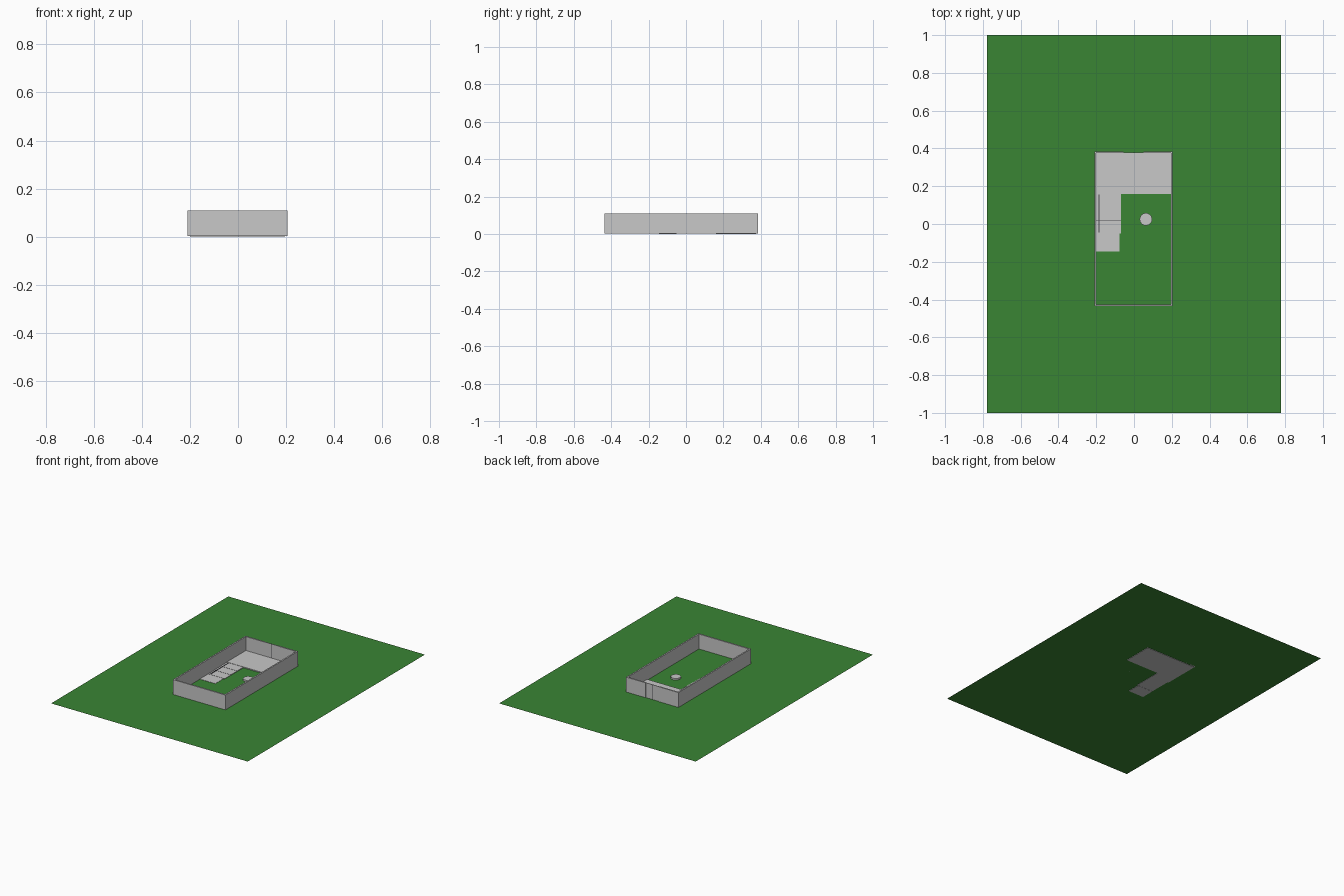
import bpy
import bmesh

cube = bpy.data.objects.get("Cube")
if cube:
    bpy.data.objects.remove(cube, do_unlink=True)


def material(name, rgb):
    m = bpy.data.materials.new(name)
    m.use_nodes = True
    color = (*rgb, 1.0)
    m.diffuse_color = color
    m.node_tree.nodes["Principled BSDF"].inputs["Base Color"].default_value = color
    return m


GRASS = material("grass green", (0.042, 0.235, 0.034))
STONE = material("light grey stone", (0.58, 0.58, 0.58))
DARK = material("dark grey", (0.07, 0.07, 0.08))


def finish(name, bm, mat):
    mesh = bpy.data.meshes.new(name)
    bm.to_mesh(mesh)
    bm.free()
    mesh.materials.append(mat)
    obj = bpy.data.objects.new(name, mesh)
    bpy.context.collection.objects.link(obj)
    return obj


def box(name, x, y, z, mat):
    """Box from (min, max) pairs."""
    bm = bmesh.new()
    bmesh.ops.create_cube(bm, size=1)
    for v in bm.verts:
        v.co = [r[0] if c < 0 else r[1] for c, r in zip(v.co, (x, y, z))]
    return finish(name, bm, mat)


# Lawn sheet
GROUND = 0.003
bm = bmesh.new()
bmesh.ops.create_grid(bm, x_segments=1, y_segments=1, size=1)
for v in bm.verts:
    v.co.x *= 0.777
    v.co.z = GROUND
finish("lawn", bm, GRASS)

# Garden walls, with a gate opening in the back one
L, R, F, B, T, TOP = -0.21, 0.205, -0.435, 0.385, 0.01, 0.109
GATE_L, GATE_R = -0.055, 0.05
height = (GROUND, TOP)
box("wall_right", (L, L + T), (F, B), height, STONE)
box("wall_left", (R - T, R), (F, B), height, STONE)
box("wall_front", (L + T, R - T), (F, F + T), height, STONE)
box("wall_back_right", (L + T, GATE_L), (B - T, B), height, STONE)
box("wall_back_left", (GATE_R, R - T), (B - T, B), height, STONE)

# Thin gate leaves set in the middle of the wall
gate_y = (B - 0.007, B - 0.003)
box("gate_leaf_right", (GATE_L, -0.002), gate_y, height, STONE)
box("gate_leaf_left", (0.002, GATE_R), gate_y, height, STONE)
box("gate_seam", (-0.002, 0.002), gate_y, height, DARK)

# Terrace, shallow steps and lower path
box("terrace", (L + T, R - T), (0.16, B - T), (0, 0.01), STONE)
box("path", (L + T, -0.078), (-0.145, -0.05), (0, 0.005), STONE)
STEPS = 3
depth = 0.21 / STEPS
for i in range(STEPS):
    y = -0.05 + i * depth
    top = 0.006 + i * 0.001
    box(f"step_{i + 1}", (L + T, -0.07), (y, y + depth), (0.001, top), STONE)
    box(f"step_riser_{i + 1}", (L + T, -0.07), (y - 0.001, y), (0.004, top), DARK)
box("step_side_strip", (-0.187, -0.183), (-0.045, 0.155), (0.004, 0.010), DARK)

# Round stone feature on the lawn
bm = bmesh.new()
bmesh.ops.create_cone(bm, cap_ends=True, segments=24, radius1=0.033,
                      radius2=0.033, depth=0.012)
bmesh.ops.translate(bm, verts=bm.verts, vec=(0.063, 0.025, GROUND + 0.006))
finish("round_stone", bm, STONE)
